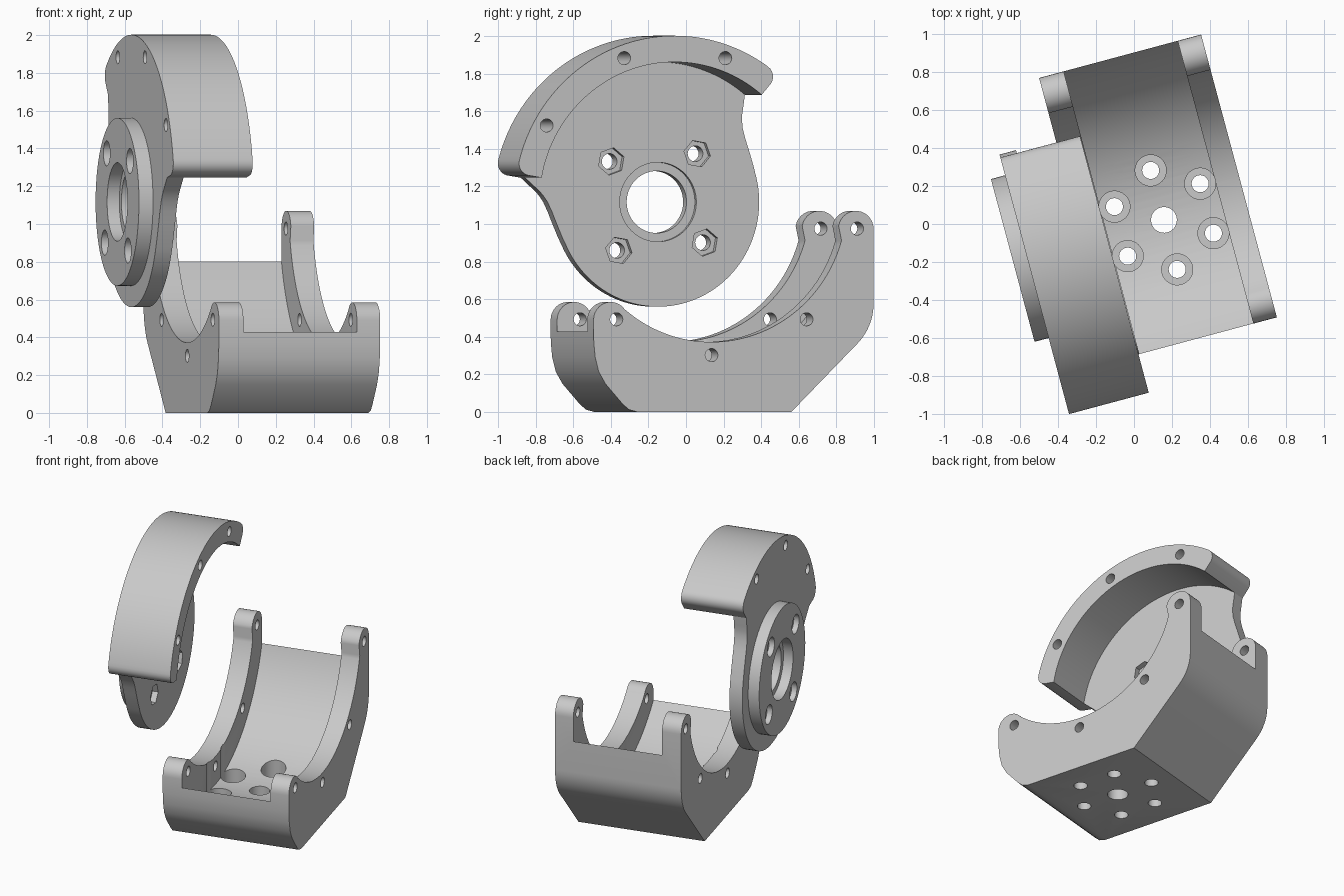
import bpy, bmesh
from math import radians, cos, sin
from mathutils import Matrix

if "Cube" in bpy.data.objects:
    bpy.data.objects.remove(bpy.data.objects["Cube"], do_unlink=True)

TURN = Matrix.Rotation(radians(15), 4, 'Z')
CV, CZ = -0.02, 1.117          # shared axis of both shells
INNER, OUTER, BOLT = 0.745, 0.885, 0.815

grey = bpy.data.materials.new("light_grey")
grey.use_nodes = True
tone = (0.58, 0.58, 0.58, 1)
grey.diffuse_color = tone
grey.node_tree.nodes["Principled BSDF"].inputs["Base Color"].default_value = tone


def polar(r, deg, c=(CV, CZ)):
    return c[0] + r * cos(radians(deg)), c[1] + r * sin(radians(deg))


def arc(r, a, b, n, c=(CV, CZ)):
    return [polar(r, a + (b - a) * i / n, c) for i in range(n + 1)]


def circle(r, n=40, c=(CV, CZ), start=0):
    return [polar(r, start + 360 * i / n, c) for i in range(n)]


def prism(name, pts, a, b, upright=False):
    """Extrude a profile along the shell axis, or straight up."""
    bm = bmesh.new()
    place = (lambda p, t: (p[0], p[1], t)) if upright else (lambda p, t: (t, p[0], p[1]))
    ends = [[bm.verts.new(TURN @ Matrix.Translation(place(p, t)).to_translation())
             for p in pts] for t in (a, b)]
    for ring in ends:
        bm.faces.new(ring)
    n = len(pts)
    for i in range(n):
        j = (i + 1) % n
        bm.faces.new((ends[0][i], ends[0][j], ends[1][j], ends[1][i]))
    bmesh.ops.recalc_face_normals(bm, faces=bm.faces)
    mesh = bpy.data.meshes.new(name)
    bm.to_mesh(mesh)
    bm.free()
    mesh.materials.append(grey)
    obj = bpy.data.objects.new(name, mesh)
    bpy.context.collection.objects.link(obj)
    return obj


def combine(target, tool, operation='DIFFERENCE'):
    mod = target.modifiers.new("combine", 'BOOLEAN')
    mod.operation, mod.solver, mod.object = operation, 'EXACT', tool
    bpy.context.view_layer.objects.active = target
    bpy.ops.object.modifier_apply(modifier=mod.name)
    bpy.data.objects.remove(tool, do_unlink=True)


def cut(target, pts, a, b, upright=False):
    combine(target, prism("cutter", pts, a, b, upright))


def finish(obj):
    bpy.ops.object.select_all(action='DESELECT')
    obj.select_set(True)
    bpy.context.view_layer.objects.active = obj
    bpy.ops.object.shade_smooth_by_angle(angle=radians(30))


# Cradle: slanted outer hull, rounded lugs and an inner arc
hull = [(-0.43, 0), (0.42, 0)]
hull += arc(0.3, -45, 0, 8, (0.573, 0.577))
hull += arc(0.097, 0, 170, 14, (0.776, 0.973))
hull += arc(INNER, 344, 234, 56)
hull += arc(0.095, 35, 180, 12, (-0.575, 0.49))
hull += [(-0.669, 0.37), (-0.661, 0.29), (-0.642, 0.215), (-0.605, 0.15),
         (-0.51, 0.042), (-0.475, 0.012)]
cradle = prism("cradle", hull, -0.284, 0.6)
cut(cradle, circle(0.947, 144), -0.15, 0.472)
for ang in (230, 270, 310, 350):
    cut(cradle, circle(0.035, 24, polar(BOLT, ang)), -0.4, 0.7)

# Floor holes: a plain centre and a ring of counterbored ones
hub = (0.158, CV)
cut(cradle, circle(0.068, 32, hub), -0.1, 0.3, True)
for i in range(6):
    spot = polar(0.27, 30 + 60 * i, hub)
    cut(cradle, circle(0.045, 24, spot), -0.1, 0.3, True)
    cut(cradle, circle(0.082, 32, spot), 0.09, 0.4, True)
finish(cradle)

# Cover: one half of the outline is mirrored about the 110 degree line
half = [(r, 4.5 + off) for off, r in ((0, OUTER),)]
neck = [(60, 0.744), (61.5, 0.715), (63, 0.688), (65, 0.655), (67, 0.633), (70, 0.609),
        (75, 0.587), (81, 0.572), (90, 0.56)]
fillet = [polar(0.065, a, (0.82, 0)) for a in range(0, 91, 15)]


def cover_side(sign):
    """Outline points from the rim round the lobe end and down the neck."""
    out = []
    for x, y in fillet:
        px, py = polar(1, 110 + sign * 55.5, (0, 0))
        out.append((CV + x * px - sign * y * py, CZ + x * py + sign * y * px))
    return out + [polar(r, 110 + sign * off) for off, r in neck]


outline = arc(OUTER, 56, 164, 54) + cover_side(1)
outline += arc(0.557, 204, 376, 80) + cover_side(-1)[::-1]
cover = prism("cover", outline, -0.59, -0.155)
cut(cover, circle(INNER, 144), -0.5, 0)

# Round boss and stepped bore
combine(cover, prism("boss", circle(0.444, 96), -0.667, -0.56), 'UNION')
cut(cover, circle(0.165, 64), -0.8, 0)
cut(cover, circle(0.208, 64), -0.8, -0.6)
cut(cover, circle(0.211, 64), -0.53, 0)

# Flange bolts: round counterbore outside, hexagonal nut pocket inside
for ang in (50, 140, 230, 320):
    spot = polar(0.336, ang)
    cut(cover, circle(0.042, 24, spot), -0.8, 0)
    cut(cover, circle(0.067, 32, spot), -0.8, -0.63)
    cut(cover, circle(0.074, 6, spot, ang), -0.54, 0)

# Rim bolt holes
for ang in (70, 110, 150):
    cut(cover, circle(0.035, 24, polar(BOLT, ang)), -0.8, 0)
finish(cover)
